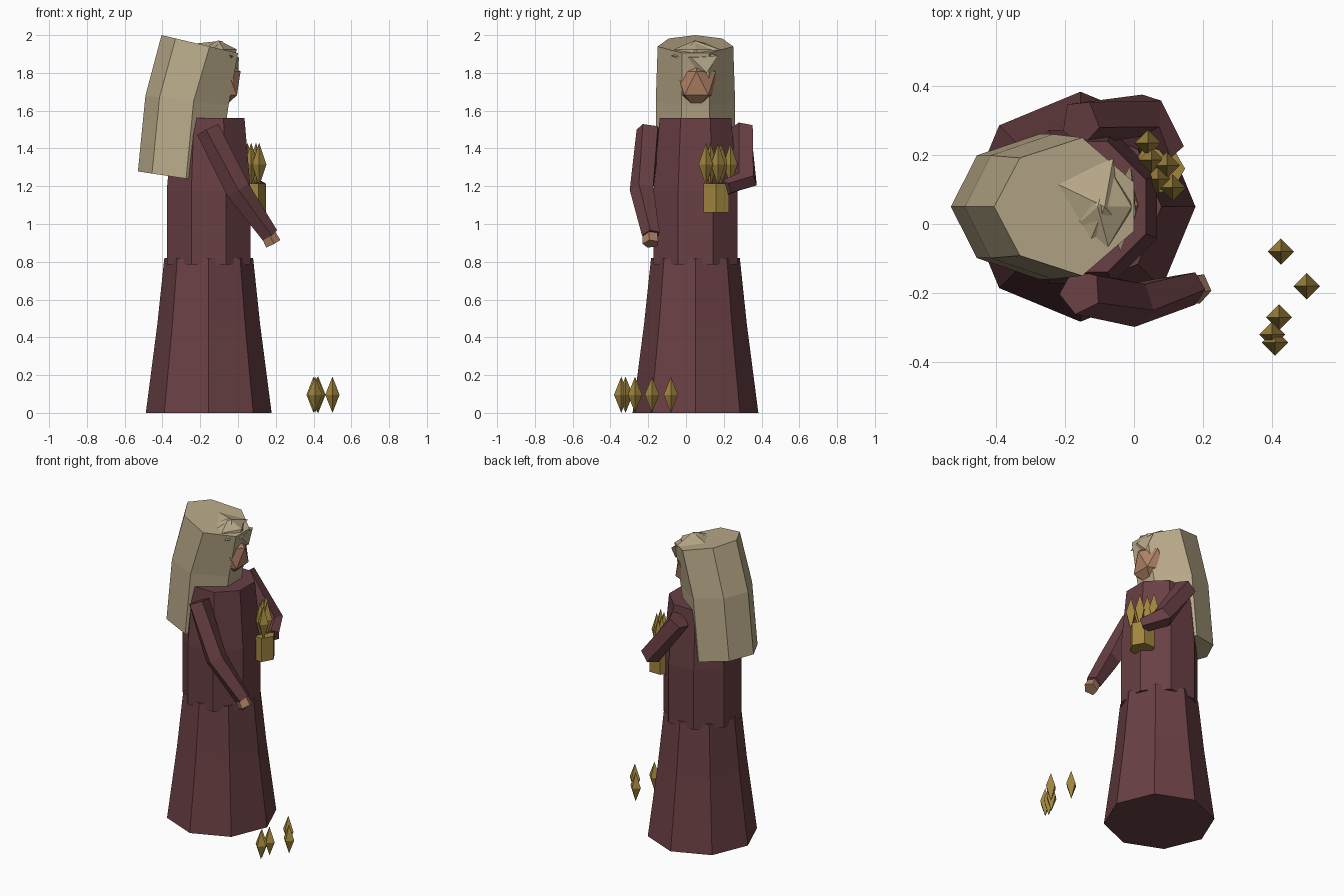
import bpy, bmesh, math
from mathutils import Vector

old = bpy.data.objects.get("Cube")
if old:
    bpy.data.objects.remove(old)


def material(name, rgb):
    m = bpy.data.materials.new(name)
    m.use_nodes = True
    m.diffuse_color = (*rgb, 1)
    m.node_tree.nodes["Principled BSDF"].inputs["Base Color"].default_value = (*rgb, 1)
    return m


CLOTH = material("maroon cloth", (0.14, 0.05, 0.057))
HAIR = material("ash blond hair", (0.48, 0.40, 0.25))
SKIN = material("tan skin", (0.42, 0.22, 0.13))
GOLD = material("old gold", (0.36, 0.24, 0.05))


def finish(name, bm, mat):
    bmesh.ops.recalc_face_normals(bm, faces=bm.faces)
    mesh = bpy.data.meshes.new(name)
    bm.to_mesh(mesh)
    bm.free()
    mesh.materials.append(mat)
    ob = bpy.data.objects.new(name, mesh)
    bpy.context.collection.objects.link(ob)
    return ob


def loft(name, rings, mat):
    """Skin a list of equal-sized point rings and cap both ends."""
    bm = bmesh.new()
    vs = [[bm.verts.new(p) for p in ring] for ring in rings]
    n = len(vs[0])
    for a, b in zip(vs, vs[1:]):
        for i in range(n):
            j = (i + 1) % n
            bm.faces.new((a[i], a[j], b[j], b[i]))
    bm.faces.new(vs[0])
    bm.faces.new(vs[-1])
    return finish(name, bm, mat)


def ring(x, y, z, r, n=8, turn=0.0):
    return [(x + r * math.cos(turn + math.tau * i / n),
             y + r * math.sin(turn + math.tau * i / n), z) for i in range(n)]


def tube(name, path, radii, mat, n=5):
    """Straight-sided limb through the path points."""
    pts = [Vector(p) for p in path]
    rings = []
    for i, p in enumerate(pts):
        d = (pts[min(i + 1, len(pts) - 1)] - pts[max(i - 1, 0)]).normalized()
        u = d.cross(Vector((0, 0, 1))).normalized()
        v = d.cross(u)
        rings.append([p + radii[i] * (u * math.cos(math.tau * k / n)
                                      + v * math.sin(math.tau * k / n)) for k in range(n)])
    return loft(name, rings, mat)


def ball(name, centre, size, mat):
    bm = bmesh.new()
    bmesh.ops.create_icosphere(bm, subdivisions=1, radius=1)
    for v in bm.verts:
        v.co = Vector(centre) + Vector(a * b for a, b in zip(v.co, size))
    return finish(name, bm, mat)


def crystal(name, x, y, z, half):
    bm = bmesh.new()
    mid = [bm.verts.new(p) for p in ring(x, y, z, 0.038, 4)]
    for s in (-1, 1):
        tip = bm.verts.new((x, y, z + s * half))
        for i in range(4):
            bm.faces.new((mid[i], mid[(i + 1) % 4], tip))
    return finish(name, bm, GOLD)


# Robe
CX, CY = -0.155, 0.05
EIGHTH = math.pi / 8
loft("skirt", [ring(CX, CY, 0, 0.333), ring(CX, CY, 0.47, 0.272),
               ring(CX, CY, 0.82, 0.235)], CLOTH)
loft("torso", [ring(CX, CY, 0.785, 0.24, 8, EIGHTH), ring(CX, CY, 1.18, 0.24, 8, EIGHTH),
               ring(CX, CY, 1.56, 0.205, 8, EIGHTH)], CLOTH)

# Sleeves and hands
tube("right_sleeve", [(-0.155, -0.195, 1.5), (0.0, -0.23, 1.18), (0.165, -0.185, 0.94)],
     [0.068, 0.068, 0.05], CLOTH)
tube("right_hand", [(0.15, -0.19, 0.96), (0.185, -0.185, 0.895)], [0.04, 0.045], SKIN)
tube("left_sleeve", [(-0.155, 0.295, 1.5), (0.035, 0.315, 1.23), (0.11, 0.21, 1.19)],
     [0.068, 0.066, 0.045], CLOTH)
tube("left_hand", [(0.085, 0.23, 1.19), (0.1, 0.18, 1.18)], [0.03, 0.03], SKIN)


# Long hair: tilted rings with a flattened front
def hair_ring(side_x, side_z, front_x, tilt, width):
    pts = []
    for x, y, _ in ring(0, 0, 0, 1):
        if x > 0.1:
            px, py = front_x, y * 0.5
        else:
            px, py = side_x + 0.255 * x, y
        pts.append((px, CY + width * py, side_z - tilt * (px - side_x)))
    return pts


loft("long_hair", [hair_ring(-0.15, 1.94, 0.0, 0.235, 0.2),
                   hair_ring(-0.235, 1.65, -0.05, 0.12, 0.21),
                   hair_ring(-0.275, 1.24, -0.11, 0.15, 0.21)], HAIR)

# Head
ball("head", (-0.085, 0.055, 1.745), (0.11, 0.12, 0.14), SKIN)
ball("hair_crown", (-0.105, 0.05, 1.885), (0.11, 0.135, 0.088), HAIR)


# Swept locks over the forehead and crown
def lock(name, points):
    bm = bmesh.new()
    bmesh.ops.convex_hull(bm, input=[bm.verts.new(p) for p in points])
    return finish(name, bm, HAIR)


lock("forehead_lock", [(-0.04, -0.08, 1.89), (0.0, 0.11, 1.8), (-0.01, 0.17, 1.89),
                       (-0.08, 0.05, 1.93), (0.005, 0.03, 1.88)])
lock("crown_lock", [(-0.23, 0.12, 1.955), (-0.06, 0.19, 1.92), (-0.085, 0.05, 1.97),
                    (-0.14, -0.08, 1.92), (-0.04, 0.0, 1.92)])

# Basket and crystals
loft("basket", [ring(0.07, 0.16, z, 0.078, 6) for z in (1.06, 1.215)], GOLD)
held = [(0.04, 0.235), (0.05, 0.185), (0.095, 0.17), (0.07, 0.13), (0.112, 0.105)]
for i, (x, y) in enumerate(held):
    crystal(f"held_crystal_{i + 1}", x, y, 1.315, 0.115)
fallen = [(0.425, -0.08), (0.5, -0.18), (0.42, -0.27), (0.4, -0.32), (0.408, -0.343)]
for i, (x, y) in enumerate(fallen):
    crystal(f"fallen_crystal_{i + 1}", x, y, 0.096, 0.096)
